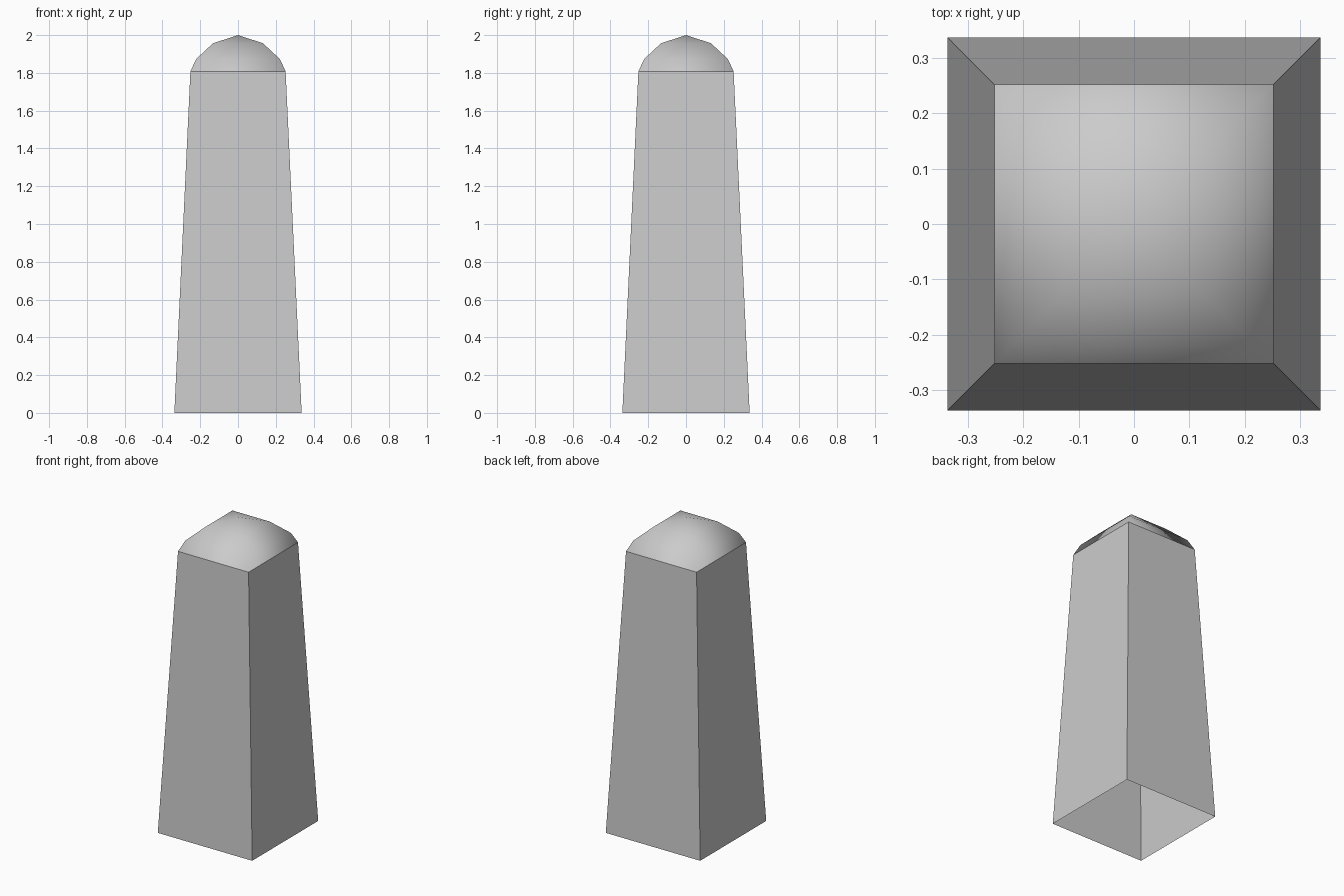
import bpy
import bmesh

if "Cube" in bpy.data.objects:
    bpy.data.objects.remove(bpy.data.objects["Cube"])


def square_loft(name, profile, apex=None, smooth=False):
    """Loft square rings given as (half width, height), optionally closed to a point."""
    bm = bmesh.new()
    rings = [[bm.verts.new((sx * h, sy * h, z))
              for sx, sy in ((-1, -1), (1, -1), (1, 1), (-1, 1))]
             for h, z in profile]
    for low, high in zip(rings, rings[1:]):
        for i in range(4):
            j = (i + 1) % 4
            bm.faces.new((low[i], low[j], high[j], high[i]))
    if apex is not None:
        tip = bm.verts.new((0, 0, apex))
        for i in range(4):
            bm.faces.new((rings[-1][i], rings[-1][(i + 1) % 4], tip))
    for f in bm.faces:
        f.smooth = smooth
    mesh = bpy.data.meshes.new(name)
    bm.to_mesh(mesh)
    bm.free()
    obj = bpy.data.objects.new(name, mesh)
    bpy.context.collection.objects.link(obj)
    return obj


# Tapered shaft, open underneath
square_loft("post_shaft", [(0.337, 0), (0.252, 1.808)])

# Rounded square cap with smooth shading
square_loft("post_cap", [(0.252, 1.808), (0.222, 1.873), (0.132, 1.957)],
            apex=2.0, smooth=True)
